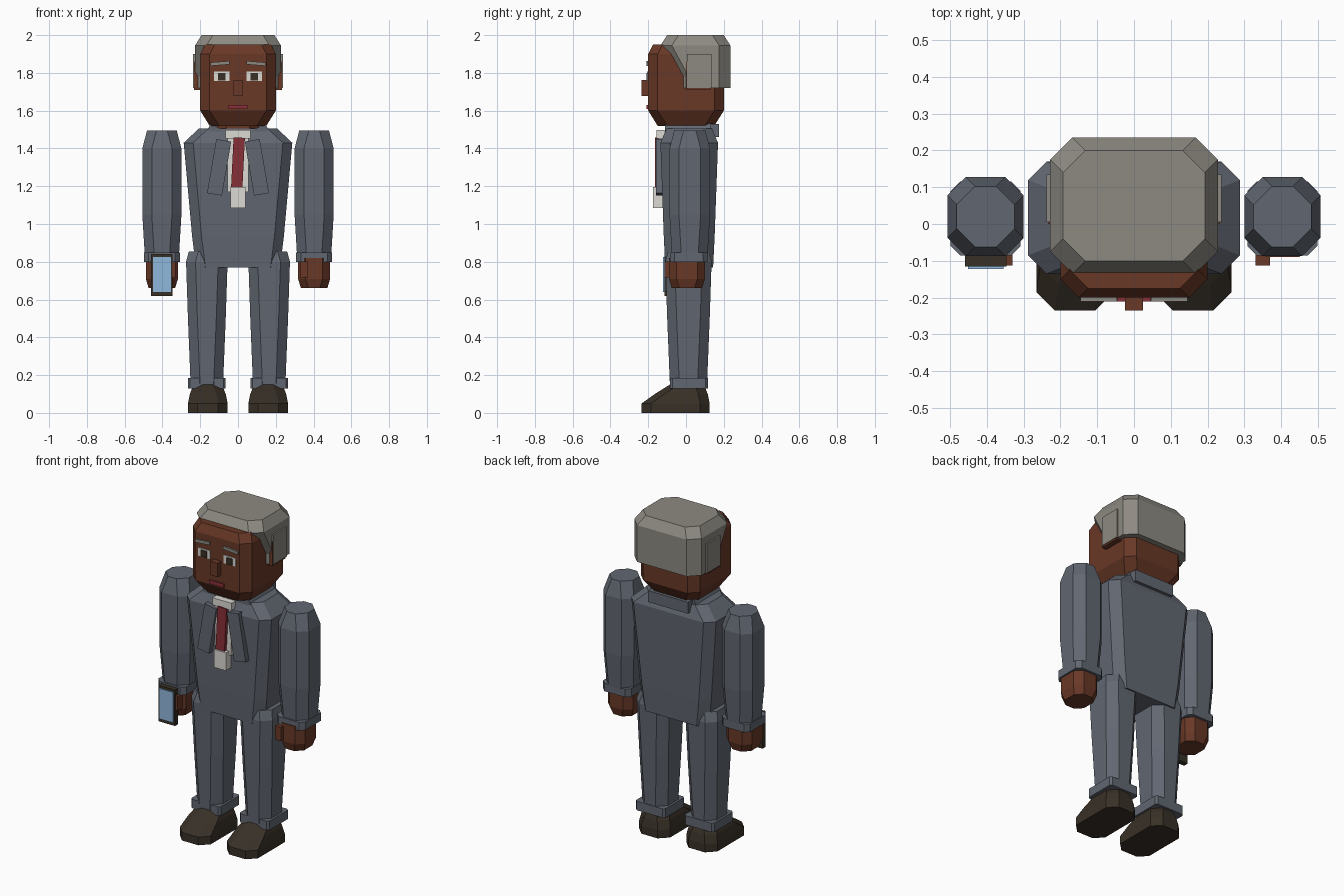
import bpy
import bmesh

default_cube = bpy.data.objects.get("Cube")
if default_cube:
    bpy.data.objects.remove(default_cube, do_unlink=True)


def flat_colour(name, red, green, blue):
    material = bpy.data.materials.new(name)
    material.use_nodes = True
    colour = (red, green, blue, 1)
    material.diffuse_color = colour
    material.node_tree.nodes["Principled BSDF"].inputs["Base Color"].default_value = colour
    return material


SUIT = flat_colour("slate suit", .12, .135, .165)
SKIN = flat_colour("brown skin", .14, .04, .02)
HAIR = flat_colour("grey hair", .27, .255, .225)
DARK = flat_colour("dark brown", .04, .03, .02)
WHITE = flat_colour("off white", .72, .7, .65)
RED = flat_colour("deep red", .25, .03, .04)
BLUE = flat_colour("screen blue", .28, .48, .72)

# Depth of the face and of the jacket front
FACE = -.2
CHEST = -.135


def column(name, material, centre, width, depth, levels,
           chamfer=.05, depth_ratio=1, front_shift=None):
    """Stack chamfered rectangles; each level is a height and an inset.
    front_shift gives how far the front half moves back at a height."""
    bm = bmesh.new()
    rings = []
    for height, inset in levels:
        half_x = width / 2 - inset
        half_y = depth / 2 - inset * depth_ratio
        near_x, near_y = half_x - chamfer, half_y - chamfer
        outline = [(-near_x, -half_y), (near_x, -half_y),
                   (half_x, -near_y), (half_x, near_y),
                   (near_x, half_y), (-near_x, half_y),
                   (-half_x, near_y), (-half_x, -near_y)]
        ring = []
        for x, y in outline:
            if front_shift and y < 0:
                y += front_shift(height)
            ring.append(bm.verts.new((centre[0] + x, centre[1] + y, height)))
        rings.append(ring)
    for lower, upper in zip(rings, rings[1:]):
        for i in range(len(lower)):
            bm.faces.new((lower[i - 1], lower[i], upper[i], upper[i - 1]))
    bm.faces.new(rings[0])
    bm.faces.new(rings[-1])
    bmesh.ops.recalc_face_normals(bm, faces=bm.faces)
    mesh = bpy.data.meshes.new(name)
    bm.to_mesh(mesh)
    bm.free()
    mesh.materials.append(material)
    part = bpy.data.objects.new(name, mesh)
    bpy.context.collection.objects.link(part)


def panel(name, material, x, z, width, height, y, depth=.02, tilt=0):
    """Place a box by its centre, tilted in the front plane."""
    bpy.ops.mesh.primitive_cube_add(size=1, location=(x, y, z), rotation=(0, tilt, 0))
    part = bpy.context.object
    part.name = name
    part.scale = (width, depth, height)
    part.data.materials.append(material)


def hairline(height):
    return .09 if height < 1.8 else 0


def toe_slope(height):
    return max(0, height - .05) * 1.2


# Head, neck and hair
column("head", SKIN, centre=(0, 0), width=.4, depth=.4,
       levels=[(1.52, .05), (1.6, 0), (1.9, 0), (1.95, .025)])
column("neck", SKIN, centre=(0, 0), width=.22, depth=.2,
       levels=[(1.4, 0), (1.56, 0)])
column("hair", HAIR, centre=(0, .05), width=.455, depth=.37, chamfer=.06,
       levels=[(1.72, 0), (1.78, 0), (1.945, 0), (2, .035)], front_shift=hairline)

# Nose and mouth
panel("nose", SKIN, x=0, z=1.72, width=.05, height=.085, y=FACE, depth=.07)
panel("mouth", RED, x=0, z=1.62, width=.1, height=.022, y=FACE)

# Jacket and the back of its collar
column("jacket", SUIT, centre=(0, .017), width=.575, depth=.305, depth_ratio=.4,
       levels=[(.77, .065), (.93, .045), (1.43, 0), (1.505, .08)])
panel("collar_back", SUIT, x=0, z=1.495, width=.27, height=.07, y=.15, depth=.05)

# Shirt and tie
panel("shirt_front", WHITE, x=0, z=1.32, width=.11, height=.3, y=CHEST)
panel("shirt_collar", WHITE, x=0, z=1.475, width=.13, height=.045, y=CHEST, depth=.04)
panel("shirt_lower", WHITE, x=0, z=1.14, width=.08, height=.11, y=CHEST, depth=.08)
panel("tie", RED, x=0, z=1.325, width=.06, height=.265, y=CHEST, depth=.06, tilt=.05)

for side, label in ((1, "left_"), (-1, "right_")):
    # Ears covered by sideburns
    panel(label + "ear", SKIN, x=side * .215, z=1.785, width=.035, height=.15,
          y=.065, depth=.13)
    panel(label + "sideburn", HAIR, x=side * .232, z=1.81, width=.01, height=.18,
          y=.07, depth=.13)

    # Eyes and brows
    panel(label + "eye", WHITE, x=side * .086, z=1.783, width=.08, height=.05,
          y=FACE, depth=.012)
    panel(label + "pupil", DARK, x=side * .086, z=1.78, width=.04, height=.04, y=FACE)
    panel(label + "brow", HAIR, x=side * .095, z=1.85, width=.1, height=.018,
          y=FACE, tilt=side * .08)

    # Collar wings and lapels
    panel(label + "collar_wing", SUIT, x=side * .11, z=1.49, width=.1, height=.04,
          y=.01, depth=.24, tilt=side * -.5)
    panel(label + "lapel", SUIT, x=side * .1, z=1.3, width=.08, height=.29,
          y=CHEST, depth=.05, tilt=side * -.17)

    # Sleeve, cuff, hand and thumb
    arm_x = side * .403
    column(label + "sleeve", SUIT, centre=(arm_x, .02), width=.207, depth=.215,
           levels=[(.8, .015), (1.05, 0), (1.4, 0), (1.495, .025)])
    column(label + "sleeve_cuff", SUIT, centre=(arm_x, .015), width=.19, depth=.2,
           levels=[(.8, 0), (.85, 0)], chamfer=.025)
    column(label + "hand", SKIN, centre=(arm_x, .005), width=.17, depth=.19,
           levels=[(.66, .015), (.71, 0), (.82, 0)], chamfer=.04)
    panel(label + "thumb", SKIN, x=side * .35, z=.76, width=.04, height=.085,
          y=-.09, depth=.045)

    # Trouser leg, cuff and shoe
    leg_x = side * .165
    column(label + "leg", SUIT, centre=(leg_x, .013), width=.22, depth=.245,
           levels=[(.13, .025), (.5, .01), (.8, 0), (.855, .015)])
    column(label + "trouser_cuff", SUIT, centre=(leg_x, .016), width=.2, depth=.2,
           levels=[(.13, 0), (.185, 0)], chamfer=.012)
    column(label + "shoe", DARK, centre=(side * .16, -.055), width=.21, depth=.36,
           levels=[(0, 0), (.05, 0), (.1, .01), (.15, .03)], front_shift=toe_slope)

# Phone held in the right hand
panel("phone", DARK, x=-.403, z=.73, width=.113, height=.22, y=-.1, depth=.03)
panel("phone_screen", BLUE, x=-.403, z=.733, width=.096, height=.186, y=-.118, depth=.009)
